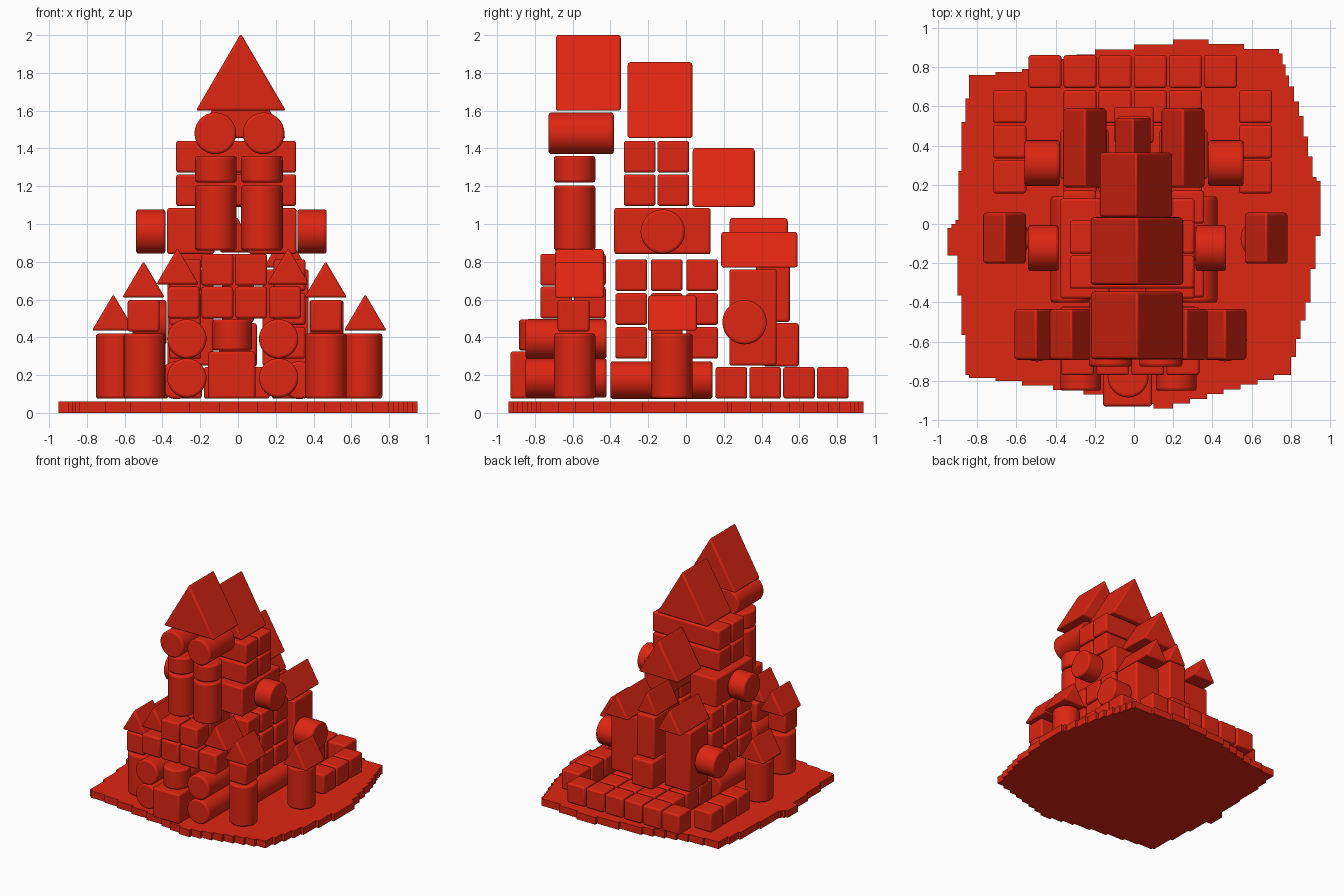
import bpy
import bmesh
from math import radians, ceil
from mathutils import Matrix

cube_object = bpy.data.objects.get("Cube")
if cube_object:
    bpy.data.objects.remove(cube_object, do_unlink=True)

red = bpy.data.materials.new("toy_red")
red.use_nodes = True
red.diffuse_color = (0.74, 0.019, 0.006, 1)
red.node_tree.nodes["Principled BSDF"].inputs["Base Color"].default_value = red.diffuse_color

ROUND = 0.014          # edge rounding of every toy block
CUBE = 0.168           # side of the small cube blocks
STEP = 0.179           # spacing of neighbouring cubes
FLOOR = 0.075          # height at which the lowest blocks rest


def finish(name, bm, rounding=ROUND):
    """Turn a bmesh into a red object with rounded edges."""
    bmesh.ops.recalc_face_normals(bm, faces=bm.faces)
    mesh = bpy.data.meshes.new(name)
    bm.to_mesh(mesh)
    bm.free()
    mesh.materials.append(red)
    obj = bpy.data.objects.new(name, mesh)
    bpy.context.collection.objects.link(obj)
    if rounding:
        bevel = obj.modifiers.new("rounded_edges", "BEVEL")
        bevel.width = rounding
        bevel.segments = 3
        bevel.limit_method = "ANGLE"
        bevel.angle_limit = radians(30)
        bpy.ops.object.select_all(action="DESELECT")
        bpy.context.view_layer.objects.active = obj
        obj.select_set(True)
        bpy.ops.object.shade_smooth_by_angle(angle=radians(35))
    return obj


def box(name, x, y, bottom, width=CUBE, depth=CUBE, height=CUBE):
    bm = bmesh.new()
    bmesh.ops.create_cube(bm, size=1)
    bmesh.ops.scale(bm, vec=(width, depth, height), verts=bm.verts)
    bmesh.ops.translate(bm, vec=(x, y, bottom + height / 2), verts=bm.verts)
    return finish(name, bm)


def cylinder(name, x, y, z, radius, length, axis="Z"):
    """Cylinder centred on a point, lying along the given axis."""
    bm = bmesh.new()
    bmesh.ops.create_cone(bm, cap_ends=True, segments=48, radius1=radius,
                          radius2=radius, depth=length)
    if axis != "Z":
        turn = Matrix.Rotation(radians(90), 3, "Y" if axis == "X" else "X")
        bmesh.ops.rotate(bm, matrix=turn, verts=bm.verts)
    bmesh.ops.translate(bm, vec=(x, y, z), verts=bm.verts)
    return finish(name, bm)


def post(name, x, y, bottom, radius, height):
    return cylinder(name, x, y, bottom + height / 2, radius, height)


def roof(name, x, y, bottom, width, depth, height):
    """Triangular prism with its ridge along y."""
    bm = bmesh.new()
    grow = ROUND * 0.6          # compensates for the rounded corners
    half = width / 2 + grow
    rim = []
    for px, pz in ((-half, 0), (half, 0), (0, height + grow)):
        rim.append(bm.verts.new((x + px, y - depth / 2, bottom + pz)))
    face = bm.faces.new(rim)
    extruded = bmesh.ops.extrude_face_region(bm, geom=[face])["geom"]
    moved = [v for v in extruded if isinstance(v, bmesh.types.BMVert)]
    bmesh.ops.translate(bm, vec=(0, depth, 0), verts=moved)
    return finish(name, bm)


def pair(build, name, middle, offset, *args):
    """Build a matching part on either side of a middle x."""
    build("right_" + name, middle - offset, *args)
    build("left_" + name, middle + offset, *args)


# Ragged base plate with stair-stepped rim
outline = [(-.95, -.02), (-.91, .02), (-.88, .52), (-.84, .76), (-.57, .79),
           (-.2, .89), (.2, .94), (.74, .87), (.79, .7), (.84, .55),
           (.91, .24), (.95, .2), (.95, -.06), (.9, -.4), (.8, -.77),
           (.2, -.94), (-.1, -.87), (-.57, -.8), (-.84, -.77), (-.9, -.16),
           (-.95, -.16)]
bm = bmesh.new()
rim = []
for (ax, ay), (bx, by) in zip(outline, outline[1:] + outline[:1]):
    steps = max(1, ceil(min(abs(bx - ax), abs(by - ay)) / 0.025))
    for i in range(steps):
        sx, sy = ax + (bx - ax) * i / steps, ay + (by - ay) * i / steps
        ex = ax + (bx - ax) * (i + 1) / steps
        rim.append(bm.verts.new((sx, sy, 0)))
        if abs(ex - sx) > 0.001 and abs(by - ay) > 0.001:
            rim.append(bm.verts.new((ex, sy, 0)))
plate = bm.faces.new(rim)
top = bmesh.ops.extrude_face_region(bm, geom=[plate])["geom"]
bmesh.ops.translate(bm, vec=(0, 0, 0.06),
                    verts=[v for v in top if isinstance(v, bmesh.types.BMVert)])
finish("base_plate", bm, 0)

# Gatehouse: stacked logs, a doorstep block and a short post
for level, z in (("lower", 0.185), ("upper", 0.392)):
    pair(cylinder, level + "_gate_log", -0.028, 0.243, -0.635, z, 0.104, 0.43, "Y")
box("gate_block", -0.033, -0.805, FLOOR, 0.25, 0.25, 0.25)
post("gate_post", -0.03, -0.78, 0.33, 0.104, 0.165)

# Cubes over the gate
for row, y in (("front", -0.687), ("rear", -0.508)):
    for column in range(4):
        box(row + "_gate_cube", -0.288 + STEP * column, y, 0.5)
    for column in (1, 2):
        box(row + "_gate_top_cube", -0.288 + STEP * column, y, 0.674)
pair(roof, "gate_roof", -0.027, 0.293, -0.563, 0.68, 0.21, 0.26, 0.185)

# Front corner towers
pair(post, "corner_tower_post", -0.015, 0.48, -0.59, FLOOR, 0.11, 0.345)
pair(box, "corner_tower_cube", -0.017, 0.483, -0.595, 0.43)
pair(roof, "corner_tower_roof", -0.018, 0.482, -0.563, 0.61, 0.21, 0.26, 0.185)

# Side turrets
pair(post, "turret_post", 0.006, 0.648, -0.075, FLOOR, 0.11, 0.345)
pair(roof, "turret_roof", 0.007, 0.667, -0.072, 0.435, 0.21, 0.26, 0.185)

# Keep walls: a log below a grid of cubes
pair(cylinder, "wall_log", 0, 0.325, -0.13, 0.173, 0.1, 0.54, "Y")
for level in range(3):
    for row in range(3):
        pair(box, "wall_cube", -0.003, 0.276, -0.29 + 0.188 * row,
             0.287 + STEP * level)

# Keep upper floor with side drums
pair(box, "keep_block", -0.033, 0.217, -0.125, 0.84, 0.25, 0.51, 0.245)
pair(cylinder, "side_drum", -0.035, 0.427, -0.123, 0.96, 0.117, 0.155, "X")
for z in (1.095, 1.272):
    for y in (-0.245, -0.067):
        box("keep_slab", -0.01, y, z, 0.635)
roof("keep_roof", 0.015, -0.138, 1.455, 0.46, 0.345, 0.4)

# Tall front tower on twin columns
pair(post, "tall_column", 0.005, 0.122, -0.59, 0.86, 0.11, 0.345)
pair(post, "short_column", 0.005, 0.122, -0.59, 1.22, 0.11, 0.14)
pair(cylinder, "tower_log", 0.008, 0.128, -0.555, 1.48, 0.11, 0.345, "Y")
roof("tower_roof", 0.015, -0.517, 1.6, 0.46, 0.345, 0.4)

# Rear terrace of cubes
for row in range(4):
    y = 0.24 + STEP * row
    columns = range(1, 7) if row == 3 else (0, 2, 3, 4, 5, 7)
    for column in columns:
        box("terrace_cube", -0.633 + STEP * column, y, FLOOR)

# Rear towers with side drums
pair(box, "rear_tower", 0, 0.252, 0.355, 0.25, 0.245, 0.25, 0.51)
pair(cylinder, "rear_drum", 0, 0.468, 0.31, 0.48, 0.117, 0.18, "X")
pair(roof, "rear_tower_roof", 0, 0.25, 0.388, 0.77, 0.21, 0.405, 0.187)

# Rear middle tower and the high rear roof
box("rear_middle_block", 0, 0.505, 0.245, 0.2, 0.185, 0.23)
box("rear_middle_tower", 0, 0.46, 0.48, CUBE, 0.18, 0.36)
roof("rear_middle_roof", -0.005, 0.385, 0.85, 0.17, 0.31, 0.18)
roof("high_rear_roof", 0.01, 0.2, 1.09, 0.36, 0.33, 0.31)
